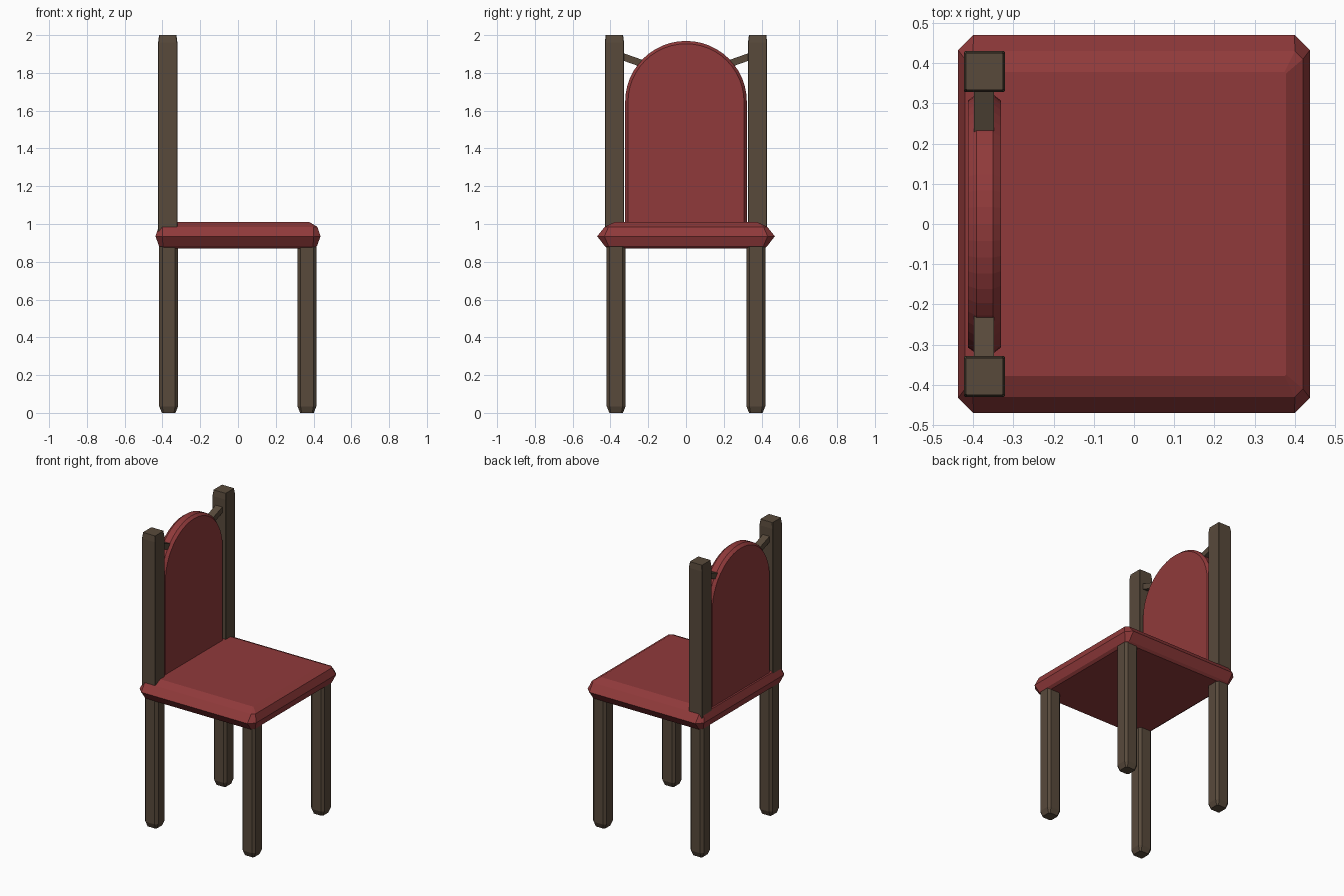
import bpy, bmesh, math

if "Cube" in bpy.data.objects:
    bpy.data.objects.remove(bpy.data.objects["Cube"])


def material(name, rgb):
    m = bpy.data.materials.new(name)
    m.diffuse_color = (*rgb, 1)
    m.use_nodes = True
    m.node_tree.nodes["Principled BSDF"].inputs["Base Color"].default_value = m.diffuse_color
    return m


RED = material("red_fabric", (0.28, 0.042, 0.043))
BROWN = material("dark_wood", (0.098, 0.068, 0.044))


def loft(name, rings, mat):
    """Closed solid through rings of equal point count."""
    bm = bmesh.new()
    loops = [[bm.verts.new(p) for p in ring] for ring in rings]
    n = len(loops[0])
    for a, b in zip(loops, loops[1:]):
        for i in range(n):
            j = (i + 1) % n
            bm.faces.new((a[i], a[j], b[j], b[i]))
    bm.faces.new(loops[0][::-1])
    bm.faces.new(loops[-1])
    bmesh.ops.recalc_face_normals(bm, faces=bm.faces)
    me = bpy.data.meshes.new(name)
    bm.to_mesh(me)
    bm.free()
    me.materials.append(mat)
    ob = bpy.data.objects.new(name, me)
    bpy.context.collection.objects.link(ob)
    return ob


def octagon(cx, cy, hx, hy, c, z):
    """Rectangle with chamfered corners."""
    pts = [(hx, -hy + c), (hx, hy - c), (hx - c, hy), (-hx + c, hy),
           (-hx, hy - c), (-hx, -hy + c), (-hx + c, -hy), (hx - c, -hy)]
    return [(cx + x, cy + y, z) for x, y in pts]


# Cushioned seat
seat_rings = [(0.40, 0.415, 0.015, 0.87), (0.418, 0.43, 0.02, 0.883),
              (0.437, 0.47, 0.038, 0.935), (0.42, 0.43, 0.02, 0.985),
              (0.378, 0.378, 0.004, 1.01)]
loft("seat", [octagon(0, 0, *r) for r in seat_rings], RED)

for side, s in (("right", 1), ("left", -1)):
    # Legs with chamfered edges and feet
    for end, x in (("front", 0.365), ("rear", -0.367)):
        y = 0.37 * s
        loft(f"{end}_{side}_leg",
             [octagon(x, y, 0.036, 0.036, 0.008, 0),
              octagon(x, y, 0.05, 0.05, 0.016, 0.035),
              octagon(x, y, 0.05, 0.05, 0.016, 0.90)], BROWN)

    # Back posts with chamfered tops
    loft(f"{side}_back_post",
         [octagon(-0.372, 0.379 * s, h, h, 0.003, z)
          for h, z in ((0.051, 0.93), (0.051, 1.96), (0.046, 2.0))], BROWN)

    # Slanted struts from posts to backrest
    loft(f"{side}_strut",
         [[(x, y * s, z + dz) for x, dz in
           ((-0.398, -0.02), (-0.348, -0.02), (-0.348, 0.02), (-0.398, 0.02))]
          for y, z in ((0.35, 1.891), (0.20, 1.838))], BROWN)


# Arched backrest panel with chamfered rim
def arch(x, inset):
    r = 0.322 - inset
    pts = [(x, -r, 0.95), (x, r, 0.95)]
    for i in range(25):
        a = math.pi * i / 24
        pts.append((x, r * math.cos(a), 1.647 + r * math.sin(a)))
    return pts


loft("backrest", [arch(-0.413, 0.015), arch(-0.392, 0),
                  arch(-0.350, 0), arch(-0.331, 0.015)], RED)
